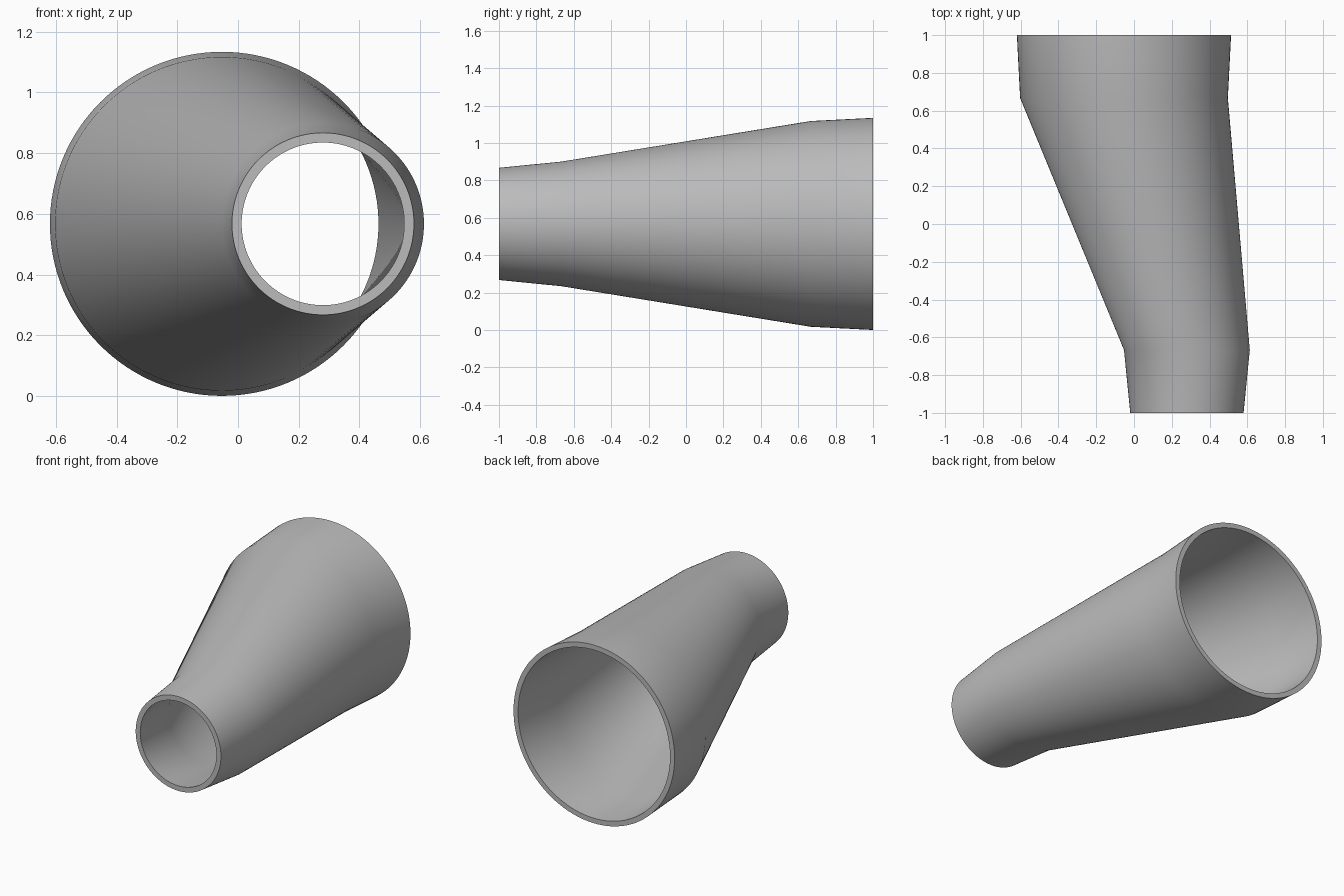
import bpy, bmesh
from math import cos, sin, pi, radians

cube = bpy.data.objects.get("Cube")
if cube:
    bpy.data.objects.remove(cube)

SIDES = 128
AXIS_Z = 0.567

# Stations along the pipe: y, centre x, outer radius, inner radius
STATIONS = [
    (-1.0, 0.28, 0.30, 0.268),
    (-0.667, 0.28, 0.333, 0.30),
    (0.667, -0.053, 0.55, 0.516),
    (1.0, -0.053, 0.567, 0.535),
]

grey = bpy.data.materials.new("Plain grey")
grey.use_nodes = True
colour = (0.5, 0.5, 0.5, 1)
grey.diffuse_color = colour
grey.node_tree.nodes["Principled BSDF"].inputs["Base Color"].default_value = colour


def ring(bm, y, x, radius):
    angles = [2 * pi * i / SIDES for i in range(SIDES)]
    return [bm.verts.new((x + radius * cos(a), y, AXIS_Z + radius * sin(a)))
            for a in angles]


# Outer wall front to back, then inner wall back to front, closed by the rims
bm = bmesh.new()
rings = [ring(bm, y, x, outer) for y, x, outer, inner in STATIONS]
rings += [ring(bm, y, x, inner) for y, x, outer, inner in reversed(STATIONS)]
for a, b in zip(rings, rings[1:] + rings[:1]):
    for i in range(SIDES):
        j = (i + 1) % SIDES
        bm.faces.new((a[i], a[j], b[j], b[i]))
bmesh.ops.recalc_face_normals(bm, faces=bm.faces)

mesh = bpy.data.meshes.new("offset_reducer_pipe")
bm.to_mesh(mesh)
bm.free()
mesh.materials.append(grey)
pipe = bpy.data.objects.new("offset_reducer_pipe", mesh)
bpy.context.collection.objects.link(pipe)

# Smooth walls with crisp rims
bpy.ops.object.select_all(action="DESELECT")
pipe.select_set(True)
bpy.context.view_layer.objects.active = pipe
bpy.ops.object.shade_smooth_by_angle(angle=radians(40))
